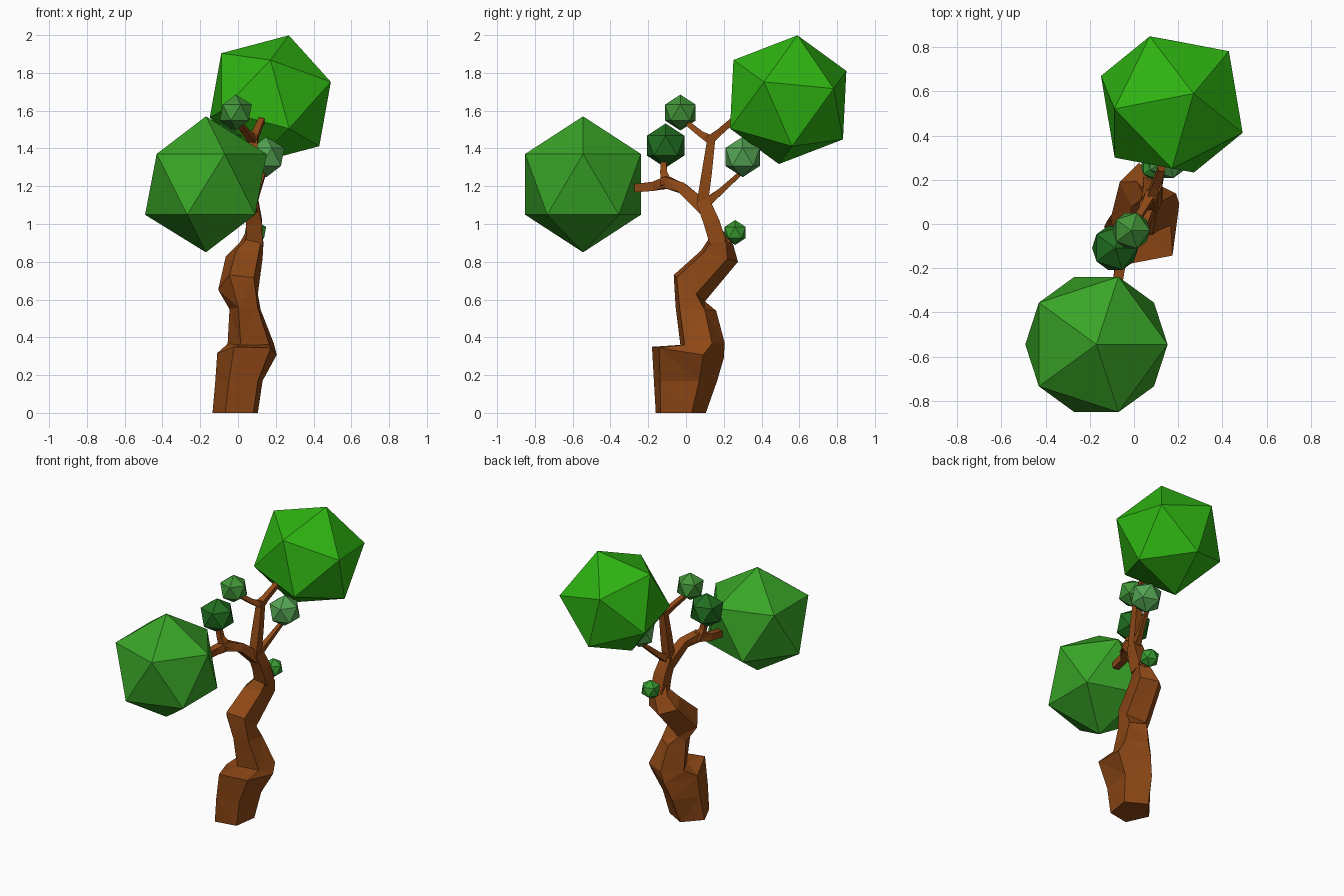
import bpy, bmesh
from math import sin, cos, radians
from mathutils import Vector, Matrix

if "Cube" in bpy.data.objects:
    bpy.data.objects.remove(bpy.data.objects["Cube"])


def material(name, rgb):
    m = bpy.data.materials.new(name)
    m.diffuse_color = (*rgb, 1)
    m.use_nodes = True
    m.node_tree.nodes["Principled BSDF"].inputs["Base Color"].default_value = m.diffuse_color
    return m


def finish(name, bm, mat):
    bmesh.ops.recalc_face_normals(bm, faces=bm.faces)
    me = bpy.data.meshes.new(name)
    bm.to_mesh(me)
    bm.free()
    me.materials.append(mat)
    ob = bpy.data.objects.new(name, me)
    bpy.context.collection.objects.link(ob)
    return ob


def loft(bm, rings):
    rows = [[bm.verts.new(p) for p in r] for r in rings]
    n = len(rows[0])
    for a, b in zip(rows, rows[1:]):
        for i in range(n):
            j = (i + 1) % n
            bm.faces.new((a[i], a[j], b[j], b[i]))
    bm.faces.new(rows[0])
    bm.faces.new(rows[-1])
    # faceted bark
    bmesh.ops.triangulate(bm, faces=[f for f in bm.faces if len(f.verts) == 4])


bark = material("bark", (0.27, 0.065, 0.008))

# Trunk: five-sided rings, each given by x extents and its tilted y/z edge points
unit = [(cos(radians(a)), sin(radians(a))) for a in (-45, 27, 99, 171, 243)]
ux, uy = zip(*unit)


def ring(x0, x1, ya, za, yb, zb):
    pts = []
    for x, y in unit:
        s = (x - min(ux)) / (max(ux) - min(ux))
        t = (y - min(uy)) / (max(uy) - min(uy))
        pts.append((x0 + s * (x1 - x0), ya + t * (yb - ya), za + t * (zb - za)))
    return pts


trunk_rings = [
    (-.135, .105, -.16, .0, .105, .0),
    (-.12, .13, -.17, .17, .165, .17),
    (-.11, .205, -.18, .35, .20, .29),
    (-.055, .19, -.03, .36, .205, .37),
    (-.045, .12, -.055, .56, .16, .54),
    (-.105, .105, -.065, .73, .10, .59),
    (-.065, .13, .08, .86, .275, .80),
    (.01, .135, .12, .92, .25, .89),
    (.04, .125, .115, .95, .20, .96),
]
bm = bmesh.new()
loft(bm, [ring(*r) for r in trunk_rings])
finish("trunk", bm, bark)


# Branches: square tubes along short paths, each point (x, y, z, half width)
def branch(name, path):
    pts = [Vector(p[:3]) for p in path]
    rings = []
    for i, p in enumerate(pts):
        d = (pts[min(i + 1, len(pts) - 1)] - pts[max(i - 1, 0)]).normalized()
        u = Vector((1, 0, 0))
        u = (u - d * u.dot(d)).normalized()
        v = d.cross(u)
        w = path[i][3]
        rings.append([p + u * a * w + v * b * w for a, b in ((-1, -1), (1, -1), (1, 1), (-1, 1))])
    bm = bmesh.new()
    loft(bm, rings)
    finish(name, bm, bark)


branch("main_limb", [(.085, .17, .90, .045), (.085, .135, 1.01, .042), (.07, .09, 1.12, .036)])
branch("front_limb", [(.07, .10, 1.08, .036), (.03, -.02, 1.19, .028),
                      (-.02, -.10, 1.22, .03), (-.06, -.17, 1.20, .024), (-.075, -.27, 1.19, .022)])
branch("front_twig", [(-.02, -.10, 1.20, .032), (-.05, -.118, 1.27, .018), (-.07, -.12, 1.36, .015)])
branch("upper_limb", [(.07, .085, 1.10, .03), (.075, .11, 1.27, .027), (.08, .13, 1.42, .022), (.08, .135, 1.47, .022)])
branch("upper_front_twig", [(.08, .14, 1.44, .024), (.05, .08, 1.475, .016), (.0, .0, 1.54, .014)])
branch("upper_back_twig", [(.08, .12, 1.44, .024), (.095, .17, 1.48, .018), (.125, .25, 1.55, .016)])
branch("back_twig", [(.07, .09, 1.10, .026), (.10, .18, 1.17, .016), (.14, .30, 1.28, .011)])
branch("low_twig", [(.09, .20, .90, .02), (.09, .26, .95, .012)])


# Foliage: plain icosahedra, optionally turned so z and x point along given directions
def leaves(name, loc, r, rgb, z=(0, 0, 1), x=(1, 0, 0)):
    z = Vector(z).normalized()
    x = Vector(x)
    x = (x - z * x.dot(z)).normalized()
    rot = Matrix((x, z.cross(x), z)).transposed().to_4x4()
    bm = bmesh.new()
    bmesh.ops.create_icosphere(bm, subdivisions=1, radius=r, matrix=Matrix.Translation(loc) @ rot)
    finish(name, bm, material(name + "_green", rgb))


leaves("front_crown", (-.17, -.545, 1.21), .36, (.04, .37, .02))
leaves("back_crown", (.171, .541, 1.658), .358, (.028, .45, .006),
       z=(.274, .137, .949), x=(0, -.296, .212))
leaves("upper_tuft", (-.012, -.03, 1.59), .095, (.055, .30, .04))
leaves("front_tuft", (-.085, -.108, 1.415), .117, (.015, .16, .015))
leaves("back_tuft", (.15, .30, 1.355), .107, (.09, .38, .09))
leaves("low_tuft", (.09, .26, .955), .066, (.04, .33, .03))
